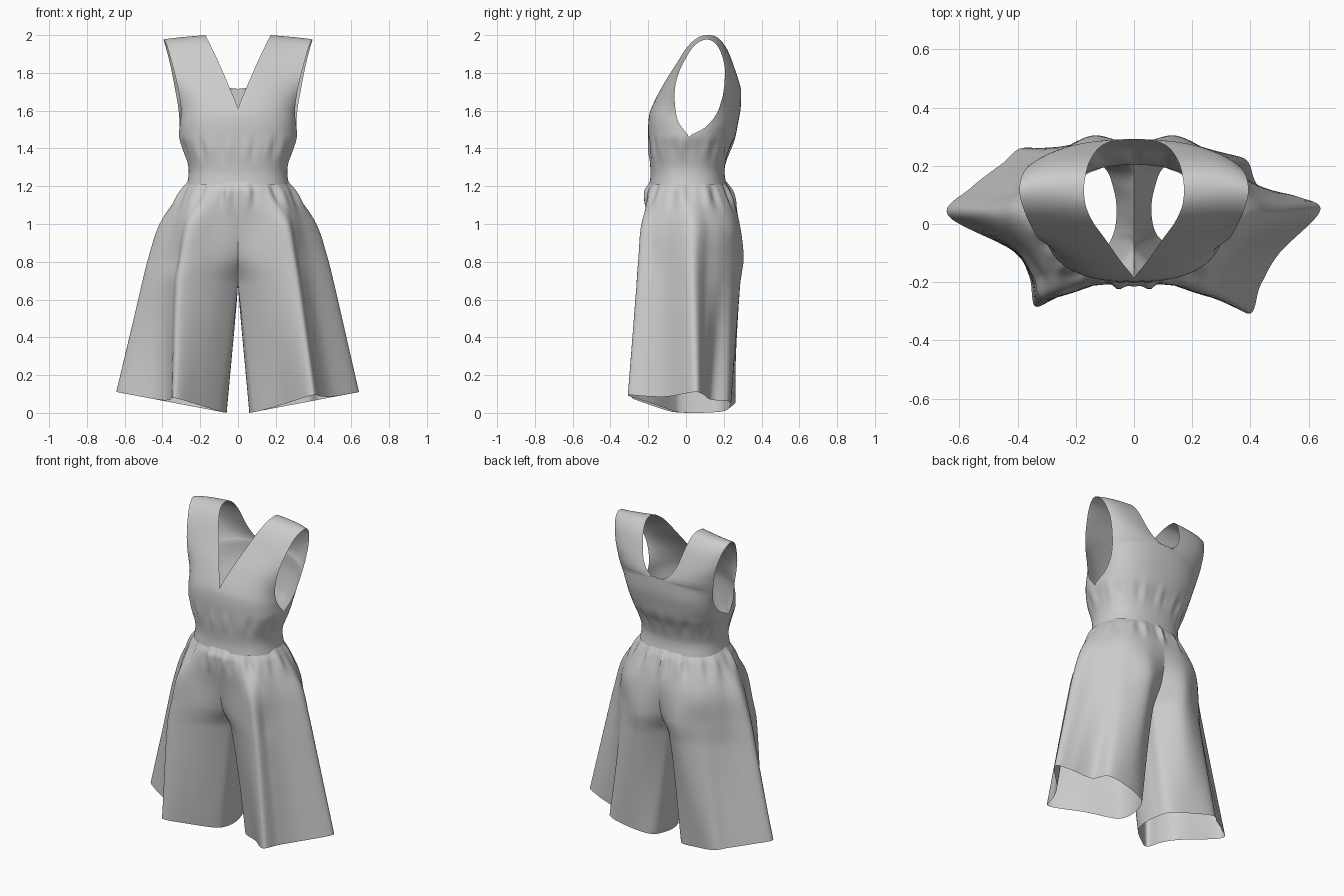
import bpy, bmesh, math
from mathutils import Vector

if "Cube" in bpy.data.objects:
    bpy.data.objects.remove(bpy.data.objects["Cube"])


def spline(pts, n, closed=False, knots=None):
    """Smooth curve through the points, n steps per span, optional knot spacing."""
    m, out = len(pts), []
    u = knots or list(range(m))

    def tangent(i):
        if closed:
            return (pts[(i + 1) % m] - pts[(i - 1) % m]) / 2
        a, b = max(0, i - 1), min(m - 1, i + 1)
        return (pts[b] - pts[a]) / (u[b] - u[a])

    for i in range(m if closed else m - 1):
        j = (i + 1) % m
        h = 1 if closed else u[j] - u[i]
        a, b, ta, tb = pts[i], pts[j], tangent(i) * h, tangent(j) * h
        for k in range(n):
            t = k / n
            s = t * t * (3 - 2 * t)
            out.append(a * (1 - s) + b * s + ta * (t * (1 - t) ** 2) - tb * (t * t * (1 - t)))
    if not closed:
        out.append(pts[-1].copy())
    return out


def loft(bm, rows, closed, flip=1):
    """Skin a grid of points; flip=-1 mirrors it across x."""
    grid = [[bm.verts.new((p.x * flip, p.y, p.z)) for p in r] for r in rows]
    for r0, r1 in zip(grid, grid[1:]):
        n = len(r0)
        for j in range(n if closed else n - 1):
            k = (j + 1) % n
            bm.faces.new((r0[j], r0[k], r1[k], r1[j]))


def finish(bm, name):
    bmesh.ops.remove_doubles(bm, verts=bm.verts, dist=0.0005)
    bmesh.ops.recalc_face_normals(bm, faces=bm.faces)
    me = bpy.data.meshes.new(name)
    bm.to_mesh(me)
    bm.free()
    for p in me.polygons:
        p.use_smooth = True
    ob = bpy.data.objects.new(name, me)
    bpy.context.collection.objects.link(ob)
    return ob


def gather(p, centre, spread, amp):
    """Push points in and out around the waist to suggest gathers."""
    d = Vector((p.x, p.y - 0.01, 0))
    b = math.atan2(d.y, abs(d.x)) - math.pi / 2
    w = math.exp(-((p.z - centre) / spread) ** 2)
    d.normalize()
    q = p + d * (amp * w * (math.cos(b * 15) + 0.6 * math.cos(b * 26)))
    q.x = 0 if p.x < 1e-4 else max(q.x, 0)
    return q


# Bodice with waistband: centre/neckline edge and side/armhole edge,
# from front waist over the shoulder to back waist
inner = [(0, -.193, 1.21), (0, -.188, 1.26), (0, -.19, 1.31), (0, -.198, 1.39), (0, -.2, 1.46), (0, -.199, 1.54),
         (0, -.185, 1.61), (.05, -.122, 1.735), (.1, -.05, 1.85), (.14, .005, 1.935), (.165, .06, 1.985),
         (.172, .115, 2.0), (.166, .17, 1.985), (.15, .22, 1.92), (.12, .262, 1.81), (.08, .283, 1.745),
         (.035, .29, 1.717), (0, .292, 1.71), (0, .29, 1.62), (0, .277, 1.54), (0, .26, 1.46), (0, .23, 1.39),
         (0, .207, 1.31), (0, .205, 1.26), (0, .214, 1.21)]
outer = [(.27, .01, 1.21), (.262, .01, 1.26), (.264, .01, 1.31), (.287, .01, 1.39), (.312, .015, 1.46),
         (.307, -.035, 1.53), (.301, -.055, 1.6), (.314, -.06, 1.7), (.334, -.042, 1.79), (.355, -.005, 1.87),
         (.375, .04, 1.94), (.392, .095, 1.975), (.392, .14, 1.968), (.378, .18, 1.92), (.356, .205, 1.83),
         (.34, .204, 1.75), (.331, .198, 1.7), (.323, .19, 1.66), (.312, .16, 1.58), (.31, .10, 1.51),
         (.312, .015, 1.46), (.287, .01, 1.39), (.264, .01, 1.31), (.262, .01, 1.26), (.27, .01, 1.21)]
edge_in = spline([Vector(p) for p in inner], 4)
edge_out = spline([Vector(p) for p in outer], 4)
rows = []
for a, b in zip(edge_in, edge_out):
    a.x = max(a.x, 0)
    k = 1.0 - 0.3 * min(1, max(0, (b.z - 1.46) / 0.2))
    c = Vector((a.x + k * (b.x - a.x), a.y, (a.z + b.z) / 2))
    row = []
    for i in range(33):
        t = i / 32
        row.append(gather(a * (1 - t) ** 2 + c * (2 * t * (1 - t)) + b * t * t, 1.4, 0.05, 0.004))
    rows.append(row)
bm = bmesh.new()
for side in (1, -1):
    loft(bm, rows, False, side)
finish(bm, "bodice_and_waistband")


# Wide trouser legs: each section starts mid inner leg, runs front, side, back
def half_ring(z, a, f, b):
    pts = [Vector((0, .02, z)), Vector((0, f * .97, z))]
    for i in range(11):
        t = math.pi * (i / 10 - .5)
        s = math.sin(t)
        pts.append(Vector((a * math.cos(t), .01 + s * ((b - .01) if s > 0 else (.01 - f)), z)))
    return pts + [Vector((0, b * .97, z))]


hip = [(0, .03), (0, -.19), (0, -.195), (.12, -.207), (.25, -.235), (.295, -.17), (.335, -.1), (.415, .03),
       (.36, .12), (.31, .19), (.24, .25), (.13, .283), (0, .277), (0, .272)]
seat = [(0, .03), (0, -.13), (0, -.155), (.11, -.2), (.285, -.252), (.32, -.175), (.37, -.1), (.475, .03),
        (.395, .115), (.335, .185), (.255, .25), (.13, .305), (0, .25), (0, .22)]
crotch = [(0, .03), (0, -.04), (.012, -.09), (.13, -.185), (.305, -.262), (.345, -.185), (.395, -.1), (.51, .033),
          (.42, .11), (.35, .18), (.27, .247), (.13, .285), (.012, .19), (0, .12)]
hem_right = [(.06, .04), (.075, -.03), (.115, -.07), (.24, -.165), (.39, -.308), (.435, -.21), (.5, -.1),
             (.64, .045), (.56, .095), (.43, .13), (.38, .225), (.24, .235), (.11, .2), (.07, .12)]
hem_left = [(.06, .04), (.07, -.03), (.105, -.09), (.22, -.2), (.335, -.285), (.36, -.18), (.42, -.09),
            (.64, .03), (.56, .125), (.45, .21), (.38, .262), (.24, .24), (.11, .2), (.07, .12)]


def hem_z(x, y):
    return max(0, .19 * (x - .06)) + .13 * max(0, -y - .08)


heights = [1.225, 1.17, 1.0, .82, .68, .05]
for name, hem, side in (("right_leg", hem_right, 1), ("left_leg", hem_left, -1)):
    sections = [half_ring(heights[0], .266, -.192, .212), half_ring(heights[1], .306, -.218, .243)]
    for z, outline in zip(heights[2:5], (hip, seat, crotch)):
        sections.append([Vector((x, y, z)) for x, y in outline])
    sections.append([Vector((x, y, hem_z(x, y))) for x, y in hem])
    knots = [-z for z in heights]
    columns = [spline(list(col), 10, knots=knots) for col in zip(*sections)]
    rows = []
    for level in zip(*columns):
        ring = spline(list(level), 8, True)
        for p in ring:
            p.x = max(p.x, 0)
        rows.append([gather(p, 1.15, 0.06, 0.007) for p in ring])
    bm = bmesh.new()
    loft(bm, rows, True, side)
    # open the trousers between the legs
    wall = [f for f in bm.faces if all(abs(v.co.x) < 1e-4 for v in f.verts)]
    bmesh.ops.delete(bm, geom=wall, context='FACES')
    finish(bm, name)
